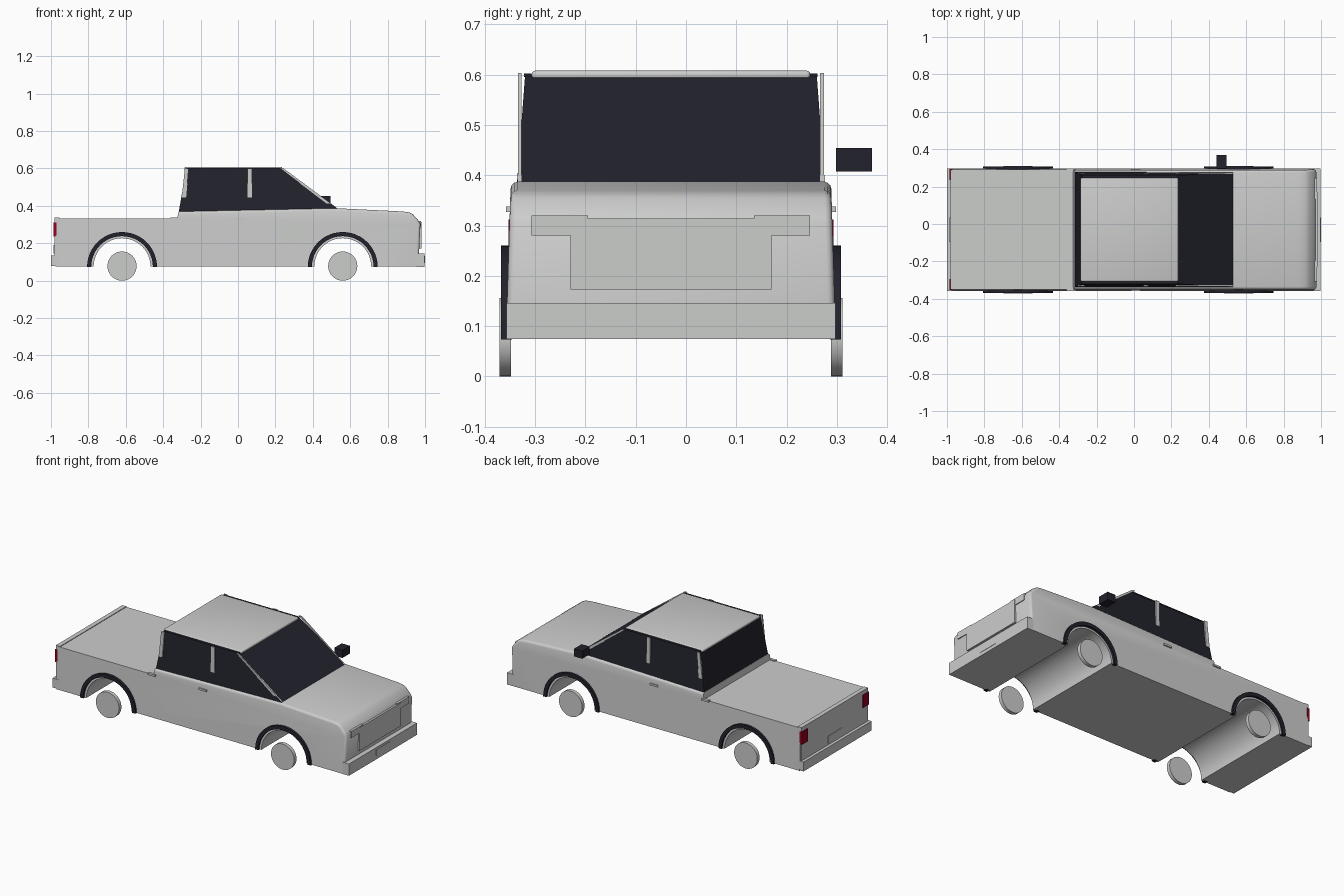
import bpy, bmesh, math

if "Cube" in bpy.data.objects:
    bpy.data.objects.remove(bpy.data.objects["Cube"])

CY = -0.03            # centre line of the truck
WHEELS = (-0.62, 0.56)


def material(name, rgb):
    m = bpy.data.materials.new(name)
    m.diffuse_color = (*rgb, 1)
    m.use_nodes = True
    m.node_tree.nodes["Principled BSDF"].inputs["Base Color"].default_value = m.diffuse_color
    return m


GREY = material("light grey", (0.60, 0.61, 0.60))
DARK = material("dark glass", (0.016, 0.016, 0.026))
RED = material("tail red", (0.30, 0.0, 0.015))


def finish(bm, name, mat, smooth=False):
    bmesh.ops.recalc_face_normals(bm, faces=bm.faces)
    me = bpy.data.meshes.new(name)
    bm.to_mesh(me)
    bm.free()
    ob = bpy.data.objects.new(name, me)
    bpy.context.collection.objects.link(ob)
    me.materials.append(mat)
    if smooth:
        bpy.ops.object.select_all(action='DESELECT')
        ob.select_set(True)
        bpy.context.view_layer.objects.active = ob
        bpy.ops.object.shade_smooth_by_angle(angle=math.radians(35))
    return ob


def prism(pts, y_low, y_high):
    """Extrude an (x, z) outline; y_low and y_high give y for a height."""
    bm = bmesh.new()
    a = [bm.verts.new((x, y_low(z), z)) for x, z in pts]
    b = [bm.verts.new((x, y_high(z), z)) for x, z in pts]
    bm.faces.new(a)
    bm.faces.new(b[::-1])
    n = len(pts)
    for i in range(n):
        j = (i + 1) % n
        bm.faces.new((a[i], b[i], b[j], a[j]))
    bmesh.ops.recalc_face_normals(bm, faces=bm.faces)
    return bm


def slab(name, pts, y0, y1, mat, smooth=False):
    return finish(prism(pts, lambda z: y0, lambda z: y1), name, mat, smooth)


def box(name, x, y, z, mat, bevel=0):
    bm = prism([(x[0], z[0]), (x[1], z[0]), (x[1], z[1]), (x[0], z[1])],
               lambda h: y[0], lambda h: y[1])
    if bevel:
        bmesh.ops.bevel(bm, geom=bm.edges[:], offset=bevel, segments=3,
                        profile=0.5, affect='EDGES', clamp_overlap=True)
    return finish(bm, name, mat, bevel > 0)


def arc(cx, cz, r, n, a0=math.pi, a1=0.0):
    return [(cx + r * math.cos(a0 + (a1 - a0) * i / n),
             cz + r * math.sin(a0 + (a1 - a0) * i / n)) for i in range(n + 1)]


# Body: side outline with both wheel arches, sides leaning inward
outline = [(-0.975, 0.075)]
for wx in WHEELS:
    outline += arc(wx, 0.075, 0.152, 24)
outline += [(0.965, 0.075), (0.975, 0.305), (0.962, 0.325), (0.935, 0.355),
            (0.915, 0.365), (0.88, 0.37), (0.53, 0.387), (0.40, 0.385),
            (-0.318, 0.370), (-0.325, 0.333), (-0.975, 0.333)]


def body_half(z):
    return 0.328 - 0.03 * (z - 0.075)


bm = prism(outline, lambda z: CY - body_half(z), lambda z: CY + body_half(z))
rim = [e for e in bm.edges
       if (e.verts[0].co.y - CY) * (e.verts[1].co.y - CY) > 0
       and all((v.co.z > 0.3 and v.co.x > -0.33) or v.co.x > 0.95 for v in e.verts)
       and abs(e.verts[0].co.z - e.verts[1].co.z) + abs(e.verts[0].co.x - e.verts[1].co.x) > 0.001
       and min(v.co.x for v in e.verts) > -0.32]
bmesh.ops.bevel(bm, geom=rim, offset=0.014, segments=3, profile=0.5,
                affect='EDGES', clamp_overlap=True)
finish(bm, "body", GREY, True)


# Glass cabin and roof panel
def cabin_half(z):
    return 0.308 - 0.075 * (z - 0.36)


finish(prism([(-0.318, 0.36), (0.545, 0.375), (0.525, 0.39), (0.232, 0.597), (-0.277, 0.597)],
             lambda z: CY - cabin_half(z), lambda z: CY + cabin_half(z)),
       "cabin_glass", DARK)
box("roof", (-0.286, 0.237), (CY - 0.277, CY + 0.277), (0.59, 0.608), GREY, 0.007)

# Parts repeated on both sides
for side, tag in ((-1, "right"), (1, "left")):
    def span(a, b):
        return sorted((CY + side * a, CY + side * b))

    # Window pillars
    ys = span(0.297, 0.304)
    slab("windshield_pillar_" + tag,
         [(0.222, 0.603), (0.24, 0.603), (0.53, 0.388), (0.505, 0.388)], *ys, GREY)
    slab("middle_pillar_" + tag,
         [(0.05, 0.445), (0.075, 0.445), (0.075, 0.6), (0.05, 0.6)], *ys, GREY)
    slab("rear_pillar_" + tag,
         [(-0.301, 0.445), (-0.277, 0.445), (-0.264, 0.6), (-0.284, 0.6)], *ys, GREY)
    ys = span(0.277, 0.292)
    box("roof_rail_" + tag, (-0.275, 0.23), ys, (0.595, 0.602), DARK)

    # Door handles
    for i, hx in enumerate((-0.335, 0.01)):
        box(f"door_handle_{tag}_{i}", (hx - 0.026, hx + 0.026),
            span(0.31, 0.328), (0.327, 0.338), GREY)

    # Arch trims and wheels
    for wx, end in zip(WHEELS, ("rear", "front")):
        ring = arc(wx, 0.073, 0.187, 24) + arc(wx, 0.073, 0.165, 24, 0, math.pi)
        slab(f"arch_trim_{end}_{tag}", ring, *span(0.316, 0.338), DARK, True)
        slab(f"wheel_{end}_{tag}", arc(wx, 0.078, 0.078, 39, 0, math.tau * 39 / 40),
             *span(0.318, 0.341), GREY, True)

    # Lamps
    box("tail_lamp_" + tag, (-0.987, -0.97), span(0.265, 0.323), (0.235, 0.312), RED)
    box("head_lamp_" + tag, (0.955, 0.979), span(0.165, 0.277), (0.28, 0.32), GREY)

# Tailgate, grille, bumpers and plates
box("tailgate", (-0.982, -0.955), (CY - 0.32, CY + 0.32), (0.13, 0.337), GREY)
box("grille", (0.955, 0.981), (CY - 0.20, CY + 0.20), (0.173, 0.314), GREY)
box("front_bumper", (0.955, 0.998), (CY - 0.327, CY + 0.327), (0.074, 0.146), GREY)
box("rear_bumper", (-1.0, -0.96), (CY - 0.327, CY + 0.327), (0.078, 0.135), GREY)
box("front_plate", (0.99, 1.0), (CY - 0.066, CY + 0.066), (0.094, 0.133), GREY)
box("rear_plate", (-0.986, -0.975), (CY - 0.066, CY + 0.066), (0.145, 0.19), GREY)

# Single side mirror
box("side_mirror", (0.44, 0.495), (0.298, 0.37), (0.407, 0.454), DARK)
